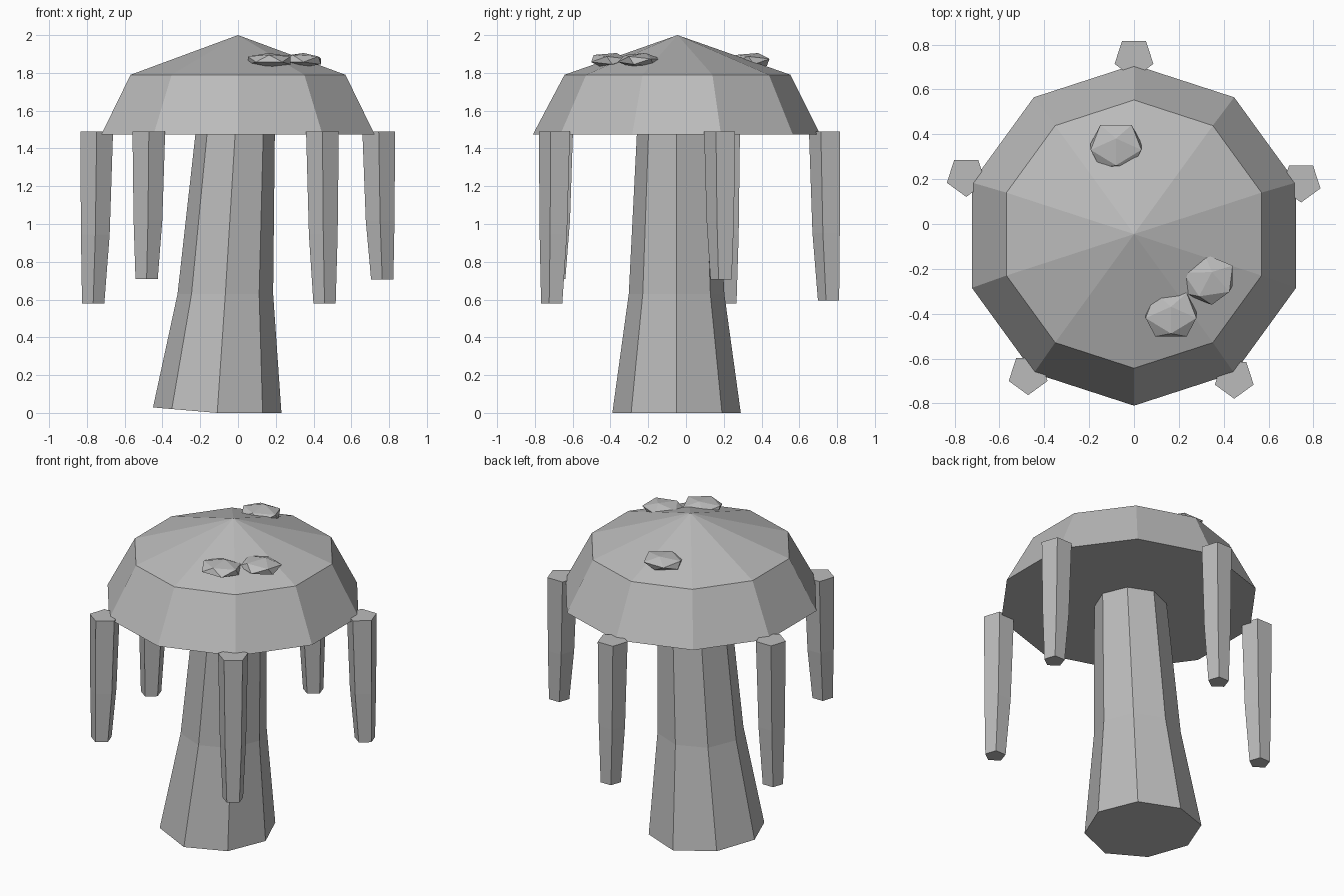
import bpy, bmesh
from math import sin, cos, pi, radians
from mathutils import Matrix

cube = bpy.data.objects.get("Cube")
if cube:
    bpy.data.objects.remove(cube)

grey = bpy.data.materials.new("plain_grey")
grey.use_nodes = True
colour = (0.5, 0.5, 0.5, 1)
grey.diffuse_color = colour
grey.node_tree.nodes["Principled BSDF"].inputs["Base Color"].default_value = colour


def finish(name, bm):
    bmesh.ops.recalc_face_normals(bm, faces=bm.faces)
    mesh = bpy.data.meshes.new(name)
    bm.to_mesh(mesh)
    bm.free()
    mesh.materials.append(grey)
    obj = bpy.data.objects.new(name, mesh)
    bpy.context.collection.objects.link(obj)
    return obj


def loft(name, sides, start, sections, apex=None, tilt=None):
    """Join polygon sections (x, y, z, radius) into a closed solid."""
    bm = bmesh.new()
    rings = []
    for x, y, z, r in sections:
        ring = []
        for i in range(sides):
            a = start + 2 * pi * i / sides
            ring.append(bm.verts.new((x + r * cos(a), y + r * sin(a), z)))
        rings.append(ring)
    bm.faces.new(rings[0][::-1])
    for low, high in zip(rings, rings[1:]):
        for i in range(sides):
            j = (i + 1) % sides
            bm.faces.new((low[i], low[j], high[j], high[i]))
    if apex:
        tip = bm.verts.new(apex)
        for i in range(sides):
            bm.faces.new((rings[-1][i], rings[-1][(i + 1) % sides], tip))
    else:
        bm.faces.new(rings[-1])
    if tilt:
        for v in rings[0]:
            v.co.z += max(0, sections[0][0] - v.co.x) * tilt
    return finish(name, bm)


# Cap: ten-sided dome with a flat underside
loft("cap", 10, pi / 2, [(0, -0.05, 1.475, 0.76), (0, -0.045, 1.79, 0.598)],
     apex=(0, -0.045, 2))

# Stem: leaning octagon, slightly lifted on one side of its foot
loft("stem", 8, 0, [(-0.11, -0.05, 0, 0.34), (-0.067, -0.05, 0.63, 0.253),
                    (-0.015, -0.05, 1.48, 0.21)], tilt=0.085)

# Hanging tendrils: tapered pentagons round the rim
tendrils = {
    "back_tendril": (0, 0.742, 0.595),
    "right_tendril": (-0.748, 0.212, 0.58),
    "left_tendril": (0.745, 0.187, 0.705),
    "front_right_tendril": (-0.472, -0.672, 0.71),
    "front_left_tendril": (0.447, -0.688, 0.58),
}
for name, (x, y, foot) in tendrils.items():
    middle = foot + (1.49 - foot) * 0.4
    loft(name, 5, -pi / 2, [(x * 1.025, y * 1.025, foot, 0.062),
                            (x * 1.01, y * 1.01, middle, 0.08),
                            (x, y, 1.49, 0.091)])

# Spots: flattened faceted lumps on the cap
spots = [("back_spot", -0.08, 0.345, 0), ("front_spot", 0.165, -0.405, 0),
         ("side_spot", 0.33, -0.247, -25)]
for name, x, y, turn in spots:
    bm = bmesh.new()
    bmesh.ops.create_icosphere(bm, subdivisions=1, radius=0.133)
    bm.transform(Matrix.Translation((x, y, 1.866))
                 @ Matrix.Diagonal((1, 0.88, 0.31, 1))
                 @ Matrix.Rotation(radians(turn), 4, "Z")
                 @ Matrix.Rotation(radians(-18), 4, "X")
                 @ Matrix.Rotation(-pi / 2, 4, "Z"))
    finish(name, bm)
